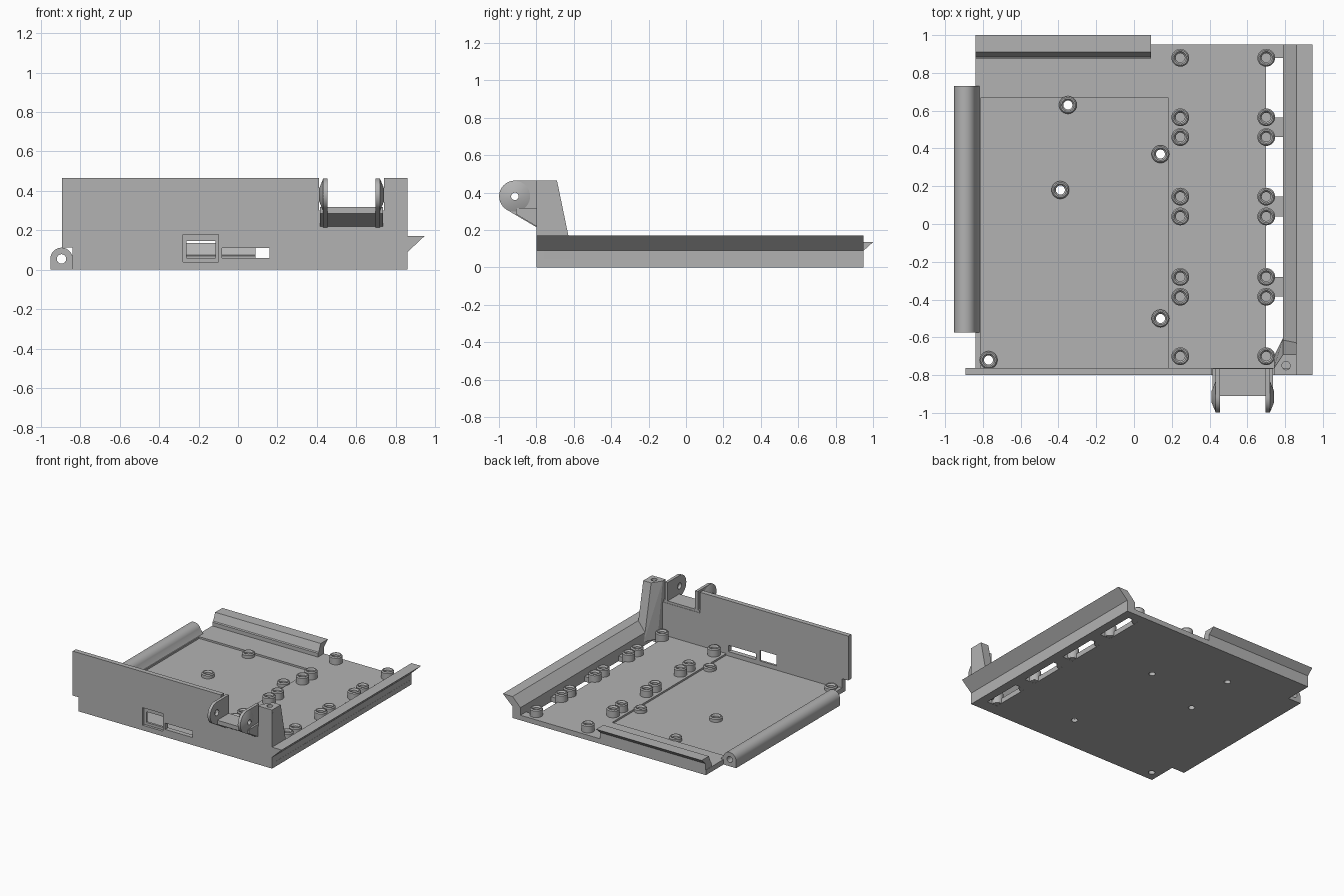
import bpy, bmesh, math
from mathutils import Vector

cube = bpy.data.objects.get("Cube")
if cube:
    bpy.data.objects.remove(cube, do_unlink=True)

GREY = (0.45, 0.45, 0.45, 1)
mat = bpy.data.materials.new("plain grey")
mat.use_nodes = True
mat.diffuse_color = GREY
mat.node_tree.nodes["Principled BSDF"].inputs["Base Color"].default_value = GREY


def finish(name, bm):
    bmesh.ops.recalc_face_normals(bm, faces=bm.faces)
    me = bpy.data.meshes.new(name)
    bm.to_mesh(me)
    bm.free()
    me.materials.append(mat)
    ob = bpy.data.objects.new(name, me)
    bpy.context.collection.objects.link(ob)
    return ob


def prism(name, pts, axis, a, b):
    """Extrude a 2D outline along an axis from a to b."""
    place = {"x": lambda p, t: (t, p[0], p[1]),
             "y": lambda p, t: (p[0], t, p[1]),
             "z": lambda p, t: (p[0], p[1], t)}[axis]
    bm = bmesh.new()
    face = bm.faces.new([bm.verts.new(place(p, a)) for p in pts])
    ext = bmesh.ops.extrude_face_region(bm, geom=[face])["geom"]
    shift = Vector(place((0, 0), b - a))
    bmesh.ops.translate(bm, vec=shift, verts=[v for v in ext if isinstance(v, bmesh.types.BMVert)])
    return finish(name, bm)


def box(name, x, y, z):
    return prism(name, [(x[0], y[0]), (x[1], y[0]), (x[1], y[1]), (x[0], y[1])], "z", *z)


def arc(cx, cy, r, start, end, n=16):
    angles = [math.radians(start + (end - start) * i / n) for i in range(n + 1)]
    return [(cx + r * math.cos(t), cy + r * math.sin(t)) for t in angles]


def rod(cx, cy, r, axis, a, b):
    return prism("hole_cutter", arc(cx, cy, r, 0, 360, 24)[:-1], axis, a, b)


def cut(ob, cutters):
    """Subtract cutters, bake the result and remove the cutters."""
    for c in cutters:
        m = ob.modifiers.new("cut", "BOOLEAN")
        m.operation, m.solver, m.object = "DIFFERENCE", "EXACT", c
    dg = bpy.context.evaluated_depsgraph_get()
    dg.update()
    me = bpy.data.meshes.new_from_object(ob.evaluated_get(dg))
    ob.modifiers.clear()
    ob.data = me
    for c in cutters:
        bpy.data.objects.remove(c, do_unlink=True)


def smooth(ob):
    bpy.ops.object.select_all(action="DESELECT")
    ob.select_set(True)
    bpy.context.view_layer.objects.active = ob
    bpy.ops.object.shade_smooth_by_angle(angle=math.radians(25))


def standoff(name, x, y, z0, z1, blind):
    """Round mounting post with a countersunk hole."""
    inner = 0.024
    prof = [(inner, z0), (0.047, z0), (0.047, z1 - 0.008), (0.04, z1), (0.033, z1), (inner, z1 - 0.012)]
    bm = bmesh.new()
    n = 28
    rings = [[bm.verts.new((x + r * math.cos(2 * math.pi * i / n), y + r * math.sin(2 * math.pi * i / n), z))
              for i in range(n)] for r, z in prof]
    for a, b in zip(rings, rings[1:] + rings[:1]):
        for i in range(n):
            j = (i + 1) % n
            bm.faces.new((a[i], a[j], b[j], b[i]))
    smooth(finish(name, bm))


FLOOR, RECESS = 0.04, 0.026
board_posts = [(-0.35, 0.63), (0.14, 0.37), (-0.39, 0.18), (0.14, -0.5), (-0.77, -0.72)]
rows = [0.88, 0.565, 0.46, 0.145, 0.04, -0.28, -0.385, -0.7]

# Floor plate with shallow recess, screw holes and edge slots
floor = box("floor", (-0.84, 0.86), (-0.8, 0.95), (0, FLOOR))
cutters = [box("recess_cutter", (-0.81, 0.18), (-0.765, 0.67), (RECESS, 0.2))]
cutters += [rod(x, y, 0.024, "z", -0.1, 0.2) for x, y in board_posts]
for back, front in zip(rows[0::2], rows[1::2]):
    cutters.append(box("slot_cutter", (0.7, 0.79), (front, back), (-0.1, 0.2)))
cut(floor, cutters)

# Mounting posts
for i, (x, y) in enumerate(board_posts):
    standoff(f"board_post_{i + 1}", x, y, RECESS - 0.004, 0.058, False)
for x, side in ((0.245, "inner"), (0.7, "outer")):
    for i, y in enumerate(rows):
        standoff(f"{side}_post_{i + 1}", x, y, 0.005, 0.1, True)
        if side == "outer":
            smooth(prism("post_foot", arc(x, y, 0.046, 0, 360, 28)[:-1], "z", 0.001, FLOOR + 0.01))

# Flared side wall
prism("side_wall", [(0.79, 0.002), (0.858, 0), (0.86, 0.09), (0.945, 0.17), (0.86, 0.17), (0.79, 0.1)],
      "y", -0.8, 0.95)

# Rear clip
prism("rear_clip", [(0.875, 0.002), (0.95, 0), (0.95, 0.09), (1.0, 0.135), (0.91, 0.135),
                    (0.885, 0.075), (0.875, 0.07)], "x", -0.838, 0.09)

# Hinge barrel along the other side
barrel = prism("hinge_barrel", [(-0.81, 0.001), (-0.81, 0.03)] + arc(-0.895, 0.055, 0.057, 15, 180)
               + [(-0.952, 0.001)], "y", -0.575, 0.73)
cut(barrel, [rod(-0.895, 0.055, 0.024, "y", -1, 1)])
smooth(barrel)

# Front panel with latch notch, connector window and switch slot
panel = prism("front_panel", [(-0.84, 0), (0.86, 0), (0.86, 0.465), (0.74, 0.465), (0.74, 0.3),
                              (0.41, 0.3), (0.41, 0.465), (-0.893, 0.465), (-0.893, 0.112), (-0.84, 0.112)],
              "y", -0.8, -0.762)
cut(panel, [box("window_recess_cutter", (-0.28, -0.1), (-0.9, -0.78), (0.025, 0.18)),
            box("window_cutter", (-0.26, -0.115), (-0.9, -0.7), (0.06, 0.145)),
            box("switch_cutter", (-0.08, 0.16), (-0.9, -0.7), (0.06, 0.11))])

# Latch shelf and its two round ears with conical bosses
prism("latch_shelf", [(-0.765, 0.22), (-0.8, 0.22), (-0.91, 0.285), (-0.91, 0.318), (-0.765, 0.318)],
      "x", 0.415, 0.735)
EY, EZ, ER = -0.915, 0.38, 0.084
for side, x0, x1, tip in (("right", 0.432, 0.455, 0.41), ("left", 0.697, 0.72, 0.742)):
    ear = prism(f"{side}_ear", arc(EY, EZ, ER, 90, 238) + [(-0.8, 0.215), (-0.765, 0.215), (-0.765, 0.464)],
                "x", x0, x1)
    cut(ear, [rod(EY, EZ, 0.024, "x", 0.3, 0.9)])
    smooth(ear)
    bm = bmesh.new()
    bmesh.ops.create_cone(bm, cap_ends=True, segments=32, radius1=ER - 0.001, radius2=0.03, depth=0.022)
    sign = 1 if side == "left" else -1
    for v in bm.verts:
        v.co = ((x1 if sign > 0 else x0) + sign * (v.co.z + 0.0105), EY + v.co.x, EZ + v.co.y)
    boss = finish(f"{side}_ear_boss", bm)
    cut(boss, [rod(EY, EZ, 0.02, "x", 0.3, 0.9)])
    smooth(boss)

# Tapered corner post with a screw hole on top
bm = bmesh.new()
for z, pts in ((0.03, [(0.859, -0.8), (0.859, -0.6), (0.79, -0.6), (0.74, -0.7), (0.74, -0.8)]),
               (0.465, [(0.859, -0.8), (0.859, -0.69), (0.79, -0.69), (0.74, -0.765), (0.74, -0.8)])):
    for x, y in pts:
        bm.verts.new((x, y, z))
bmesh.ops.convex_hull(bm, input=bm.verts)
post = finish("corner_post", bm)
# Trim the post clear of the panel so their faces do not coincide
cut(post, [box("trim_cutter", (0.6, 1), (-0.9, -0.78), (-0.1, 0.44)),
           rod(0.805, -0.75, 0.022, "z", 0.36, 0.6)])
cut(panel, [box("trim_cutter", (0.74, 0.9), (-0.9, -0.7), (0.44, 0.6))])
